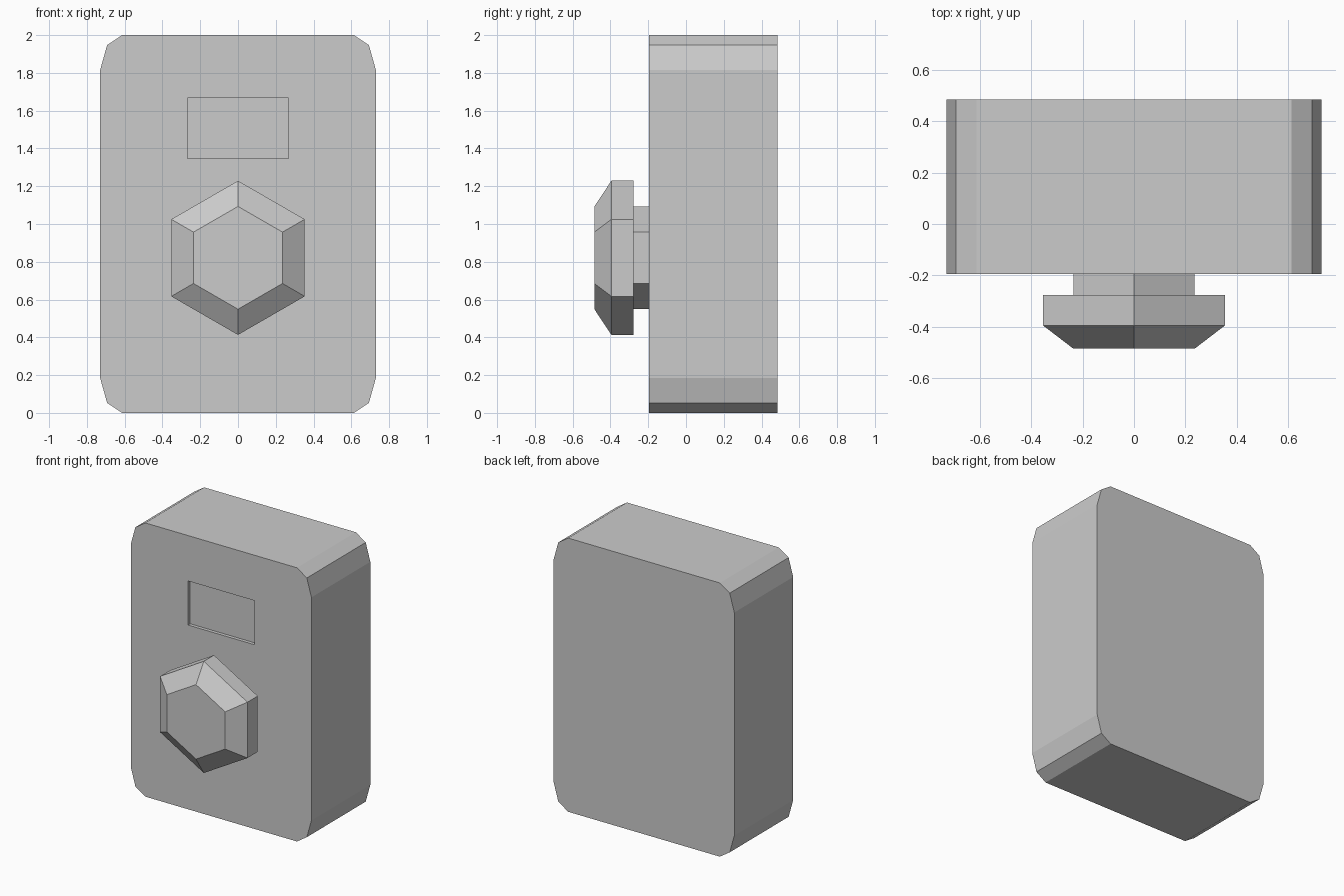
import bpy, bmesh
from math import sin, cos, pi

if "Cube" in bpy.data.objects:
    bpy.data.objects.remove(bpy.data.objects["Cube"])

FRONT, BACK = -0.195, 0.485


def loft(name, rings):
    """Bridge successive rings of equal point count and cap both ends."""
    bm = bmesh.new()
    loops = [[bm.verts.new(p) for p in ring] for ring in rings]
    n = len(loops[0])
    for a, b in zip(loops, loops[1:]):
        for i in range(n):
            j = (i + 1) % n
            bm.faces.new((a[i], a[j], b[j], b[i]))
    bm.faces.new(loops[0])
    bm.faces.new(loops[-1])
    bmesh.ops.recalc_face_normals(bm, faces=bm.faces)
    mesh = bpy.data.meshes.new(name)
    bm.to_mesh(mesh)
    bm.free()
    obj = bpy.data.objects.new(name, mesh)
    bpy.context.collection.objects.link(obj)
    return obj


def at_y(profile, y):
    return [(x, y, z) for x, z in profile]


def hexagon(radius, y, cz=0.821):
    return [(radius * sin(i * pi / 3), y, cz + radius * cos(i * pi / 3)) for i in range(6)]


# Housing: slab with two-segment rounded corners, mirrored from one corner
corner = [(0.73, 0.815), (0.693, 0.947), (0.613, 1.0)]
right = [(x, 1 - z) for x, z in reversed(corner)] + [(x, 1 + z) for x, z in corner]
outline = right + [(-x, z) for x, z in reversed(right)]
housing = loft("housing", [at_y(outline, FRONT), at_y(outline, BACK)])

# Shallow rectangular recess in the front
window = [(-0.268, 1.346), (0.268, 1.346), (0.268, 1.668), (-0.268, 1.668)]
cutter = loft("recess_cutter", [at_y(window, FRONT - 0.1), at_y(window, FRONT + 0.025)])
cutter.hide_render = True
cut = housing.modifiers.new("recess", 'BOOLEAN')
cut.operation = 'DIFFERENCE'
cut.solver = 'EXACT'
cut.object = cutter
bpy.context.view_layer.objects.active = housing
bpy.ops.object.modifier_apply(modifier=cut.name)
bpy.data.objects.remove(cutter)

# Hexagonal knob: narrow stem, wide grip, bevelled face
loft("knob", [hexagon(0.272, FRONT), hexagon(0.272, -0.277), hexagon(0.408, -0.277),
              hexagon(0.408, -0.395), hexagon(0.272, -0.485)])
